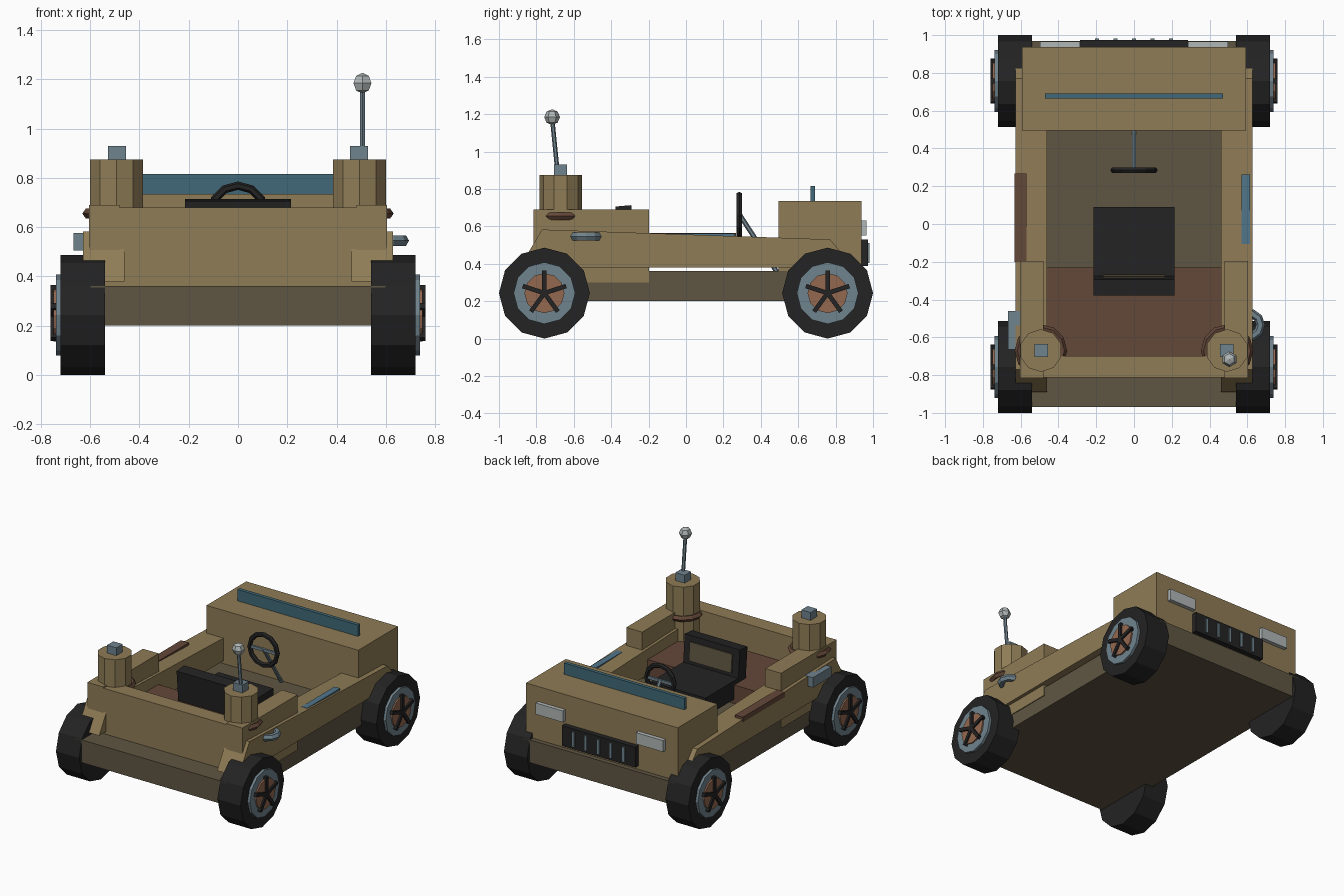
import bpy, bmesh, math
from mathutils import Vector, Matrix

if "Cube" in bpy.data.objects:
    bpy.data.objects.remove(bpy.data.objects["Cube"])


def lin(c):
    c /= 255
    return c / 12.92 if c <= 0.04045 else ((c + 0.055) / 1.055) ** 2.4


def material(name, r, g, b):
    m = bpy.data.materials.new(name)
    m.diffuse_color = (lin(r), lin(g), lin(b), 1)
    m.use_nodes = True
    m.node_tree.nodes["Principled BSDF"].inputs["Base Color"].default_value = m.diffuse_color
    return m


TAN = material("tan paint", 143, 124, 86)
OLIVE = material("dark olive", 95, 86, 66)
BROWN = material("dark brown", 100, 71, 56)
RUST = material("rust brown", 148, 104, 79)
BLACK = material("black rubber", 35, 35, 35)
STEEL = material("steel grey", 112, 131, 141)
TEAL = material("teal glass", 64, 105, 119)
BLUE = material("blue strip", 82, 118, 139)
PALE = material("pale grey", 176, 183, 182)


def finish(bm, name, mat):
    bmesh.ops.recalc_face_normals(bm, faces=bm.faces)
    me = bpy.data.meshes.new(name)
    bm.to_mesh(me)
    bm.free()
    me.materials.append(mat)
    ob = bpy.data.objects.new(name, me)
    bpy.context.collection.objects.link(ob)
    return ob


def box(name, mat, x0, x1, y0, y1, z0, z1, tilt=None):
    bm = bmesh.new()
    bmesh.ops.create_cube(bm, size=1)
    m = Matrix.Diagonal((x1 - x0, y1 - y0, z1 - z0, 1))
    if tilt:
        m = tilt @ m
    c = Vector(((x0 + x1) / 2, (y0 + y1) / 2, (z0 + z1) / 2))
    bm.transform(Matrix.Translation(c) @ m)
    return finish(bm, name, mat)


def rod(name, mat, a, b, r, n, r2=None):
    a, b = Vector(a), Vector(b)
    bm = bmesh.new()
    bmesh.ops.create_cone(bm, cap_ends=True, segments=n, radius1=r,
                          radius2=r if r2 is None else r2, depth=(b - a).length)
    q = (b - a).to_track_quat('Z', 'Y').to_matrix().to_4x4()
    bm.transform(Matrix.Translation((a + b) / 2) @ q)
    return finish(bm, name, mat)


def ring(name, mat, c, R, r, n, k, rot=Matrix()):
    bm = bmesh.new()
    vs = []
    for i in range(n):
        t = 2 * math.pi * i / n
        for j in range(k):
            p = 2 * math.pi * j / k
            d = R + r * math.cos(p)
            vs.append(bm.verts.new((d * math.cos(t), d * math.sin(t), r * math.sin(p))))
    for i in range(n):
        for j in range(k):
            i2, j2 = (i + 1) % n, (j + 1) % k
            bm.faces.new([vs[i * k + j], vs[i2 * k + j], vs[i2 * k + j2], vs[i * k + j2]])
    bm.transform(Matrix.Translation(c) @ rot)
    return finish(bm, name, mat)


def side_profile(name, mat, pts, x0, x1):
    bm = bmesh.new()
    f = bm.faces.new([bm.verts.new((x0, y, z)) for y, z in pts])
    r = bmesh.ops.extrude_face_region(bm, geom=[f])
    bmesh.ops.translate(bm, vec=(x1 - x0, 0, 0),
                        verts=[v for v in r['geom'] if isinstance(v, bmesh.types.BMVert)])
    return finish(bm, name, mat)


# Chassis, front panel, raised deck and rear hood
box("chassis", OLIVE, -0.598, 0.598, -0.97, 0.97, 0.2, 0.36)
box("front_panel", TAN, -0.6, 0.6, -0.812, -0.70, 0.36, 0.68)
box("deck", BROWN, -0.46, 0.46, -0.70, -0.23, 0.355, 0.49)
box("hood", TAN, -0.592, 0.592, 0.495, 0.937, 0.355, 0.735)
box("windscreen", TEAL, -0.47, 0.47, 0.665, 0.69, 0.73, 0.815)

# Grille and lamps
box("grille", BLACK, -0.287, 0.287, 0.93, 0.973, 0.387, 0.53)
for i in range(5):
    x = (i - 2) * 0.098
    box("grille_bar", STEEL, x - 0.01, x + 0.01, 0.96, 0.982, 0.405, 0.51)

for s in (-1, 1):
    def sbox(name, mat, a, b, *rest):
        return box(name, mat, min(s * a, s * b), max(s * a, s * b), *rest)

    sbox("headlamp", PALE, 0.285, 0.497, 0.93, 0.965, 0.55, 0.63)
    # Sides with sloped ends, and fender boxes
    side_profile("side_panel", TAN, [(-0.89, 0.38), (-0.77, 0.583), (0.77, 0.53), (0.83, 0.46),
                                     (0.87, 0.38)], s * 0.46, s * 0.628)
    sbox("fender", TAN, 0.48, 0.604, -0.815, -0.197, 0.3, 0.69)
    # Corner posts with collars and caps
    rod("post", TAN, (s * 0.493, -0.67, 0.45), (s * 0.493, -0.67, 0.875), 0.113, 10)
    ring("post_collar", BROWN, (s * 0.493, -0.67, 0.655), 0.118, 0.021, 12, 5)
    sbox("post_cap", STEEL, 0.455, 0.528, -0.705, -0.635, 0.87, 0.93)

    # Wheels
    for y in (-0.757, 0.757):
        z = 0.243

        def disc(name, mat, a, b, r, n):
            rod(name, mat, (s * a, y, z), (s * b, y, z), r, n)
        disc("tyre", BLACK, 0.54, 0.72, 0.243, 12)
        disc("rim", STEEL, 0.70, 0.738, 0.165, 12)
        disc("hub", RUST, 0.72, 0.748, 0.107, 12)
        for k in range(5):
            t = 2 * math.pi * k / 5
            rot = Matrix.Rotation(t, 4, 'X')
            c = rot @ Vector((0, 0, 0.06))
            sbox("wheel_spoke", BLACK, 0.735, 0.76, y + c.y - 0.012, y + c.y + 0.012,
                 z + c.z - 0.062, z + c.z + 0.062, rot)

# Side fittings
ring("tow_ring", STEEL, (0.607, -0.535, 0.545), 0.063, 0.024, 10, 6)
box("side_case", STEEL, -0.668, -0.60, -0.665, -0.46, 0.505, 0.575)
box("right_trim", BLUE, 0.57, 0.614, -0.105, 0.262, 0.53, 0.562)
box("left_trim", BROWN, -0.632, -0.57, -0.2, 0.268, 0.53, 0.565)

# Antenna on the right post
rod("antenna_rod", STEEL, (0.505, -0.69, 0.92), (0.505, -0.714, 1.16), 0.012, 6)
bm = bmesh.new()
bmesh.ops.create_uvsphere(bm, u_segments=6, v_segments=4, radius=0.042)
bm.transform(Matrix.Translation((0.505, -0.716, 1.184)))
finish(bm, "antenna_head", PALE)

# Seat
lean = Matrix.Rotation(math.radians(5), 4, 'X')
box("seat_cushion", BLACK, -0.215, 0.215, -0.33, 0.09, 0.39, 0.52)
box("seat_back", BLACK, -0.215, 0.215, -0.365, -0.28, 0.42, 0.71, lean)
box("seat_back_pad", OLIVE, -0.165, 0.165, -0.281, -0.272, 0.545, 0.675, lean)

# Steering wheel and column
ring("steering_wheel", BLACK, (0, 0.285, 0.66), 0.108, 0.017, 12, 6,
     Matrix.Rotation(math.pi / 2, 4, 'X'))
rod("steering_column", STEEL, (0, 0.285, 0.665), (0, 0.49, 0.35), 0.013, 6)
box("steering_crossbar", STEEL, -0.1, 0.1, 0.278, 0.292, 0.65, 0.67)
